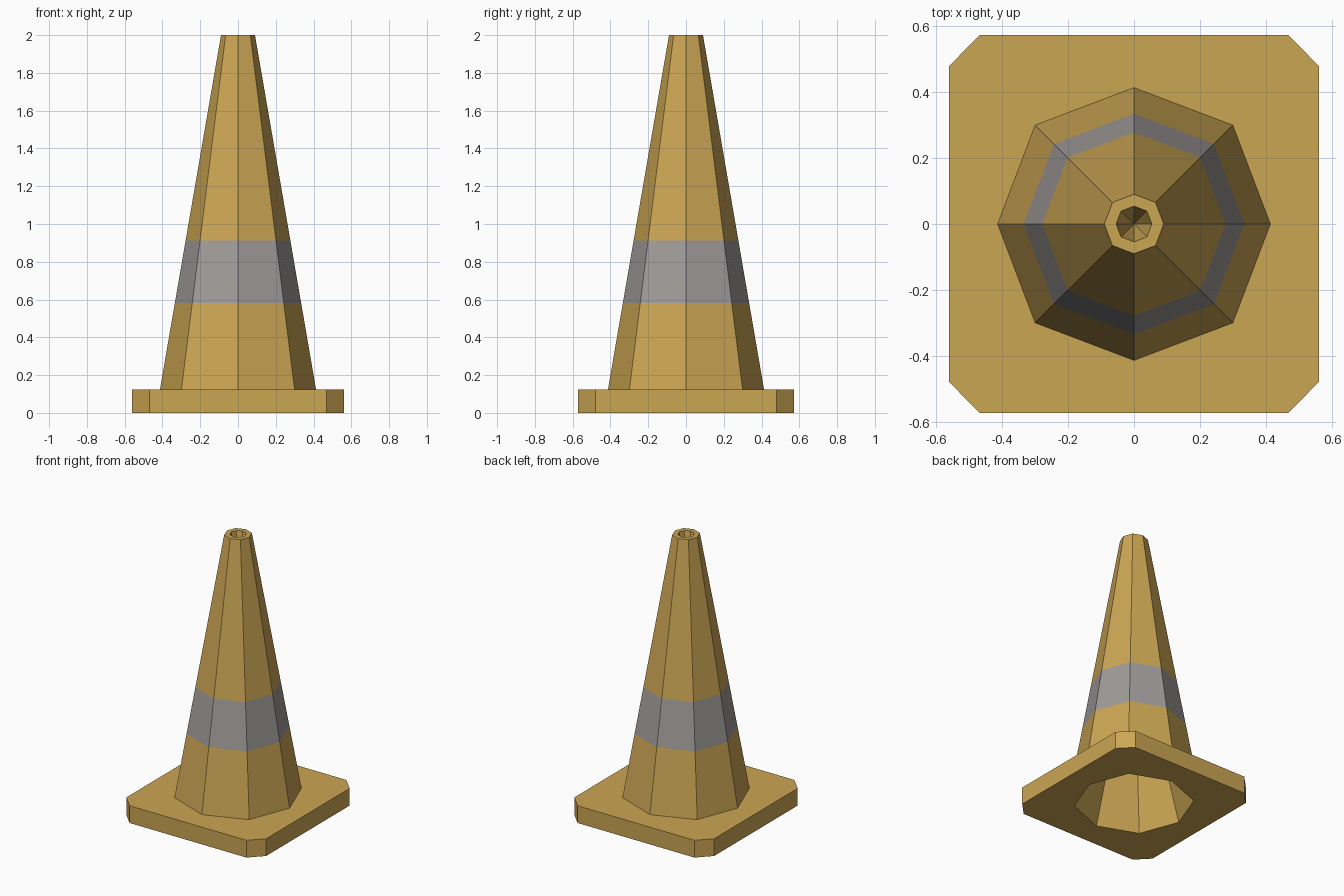
import bpy, bmesh, math
from mathutils import Vector

if "Cube" in bpy.data.objects:
    bpy.data.objects.remove(bpy.data.objects["Cube"])


def material(name, rgb):
    m = bpy.data.materials.new(name)
    m.diffuse_color = (*rgb, 1)
    m.use_nodes = True
    m.node_tree.nodes["Principled BSDF"].inputs["Base Color"].default_value = m.diffuse_color
    return m


GOLD = material("cone gold", (0.60, 0.38, 0.088))
GREY = material("band grey", (0.35, 0.33, 0.32))


def ring(bm, r, z):
    """Eight points, with the diagonal ones pushed out very slightly."""
    out = []
    for i in range(8):
        a = i * math.pi / 4
        k = r * (1.025 if i % 2 else 1.0)
        out.append(bm.verts.new((k * math.cos(a), k * math.sin(a), z)))
    return out


def bridge(bm, a, b, mat=0):
    n = len(a)
    for i in range(n):
        j = (i + 1) % n
        bm.faces.new((a[i], a[j], b[j], b[i])).material_index = mat


def point_cap(bm, loop, z):
    tip = bm.verts.new((0, 0, z))
    for i in range(len(loop)):
        bm.faces.new((loop[i], loop[(i + 1) % len(loop)], tip))


def loop_edges(bm, loop):
    res = []
    for i in range(len(loop)):
        pair = (loop[i], loop[(i + 1) % len(loop)])
        res.append(bm.edges.get(pair) or bm.edges.new(pair))
    return res


def fill_between(bm, outer, inner, up):
    bmesh.ops.triangle_fill(bm, use_beauty=True, use_dissolve=False,
                            edges=loop_edges(bm, outer) + loop_edges(bm, inner),
                            normal=Vector((0, 0, up)))


def finish(bm, name):
    bmesh.ops.recalc_face_normals(bm, faces=bm.faces[:])
    me = bpy.data.meshes.new(name)
    bm.to_mesh(me)
    bm.free()
    me.materials.append(GOLD)
    me.materials.append(GREY)
    ob = bpy.data.objects.new(name, me)
    bpy.context.collection.objects.link(ob)


R0, R1, Z0, Z1 = 0.413, 0.09, 0.125, 2.0


def radius(z):
    return R0 + (R1 - R0) * (z - Z0) / (Z1 - Z0)


# Base plate: chamfered rectangle, hollowed from below
bm = bmesh.new()
X, Y, CX, CY = 0.56, 0.572, 0.468, 0.478
outline = [(X, -CY), (X, CY), (CX, Y), (-CX, Y),
           (-X, CY), (-X, -CY), (-CX, -Y), (CX, -Y)]
low = [bm.verts.new((x, y, 0)) for x, y in outline]
high = [bm.verts.new((x, y, Z0)) for x, y in outline]
bridge(bm, low, high)
fill_between(bm, high, ring(bm, R0, Z0), 1)
hole = ring(bm, 0.385, 0)
fill_between(bm, low, hole, -1)
point_cap(bm, hole, 1.3)
finish(bm, "base_plate")

# Cone body: eight sides, grey band, rim and pit at the top
bm = bmesh.new()
heights = [Z0, 0.582, 0.912, Z1]
rings = [ring(bm, radius(z), z) for z in heights]
for i in range(3):
    bridge(bm, rings[i], rings[i + 1], 1 if i == 1 else 0)
rim = ring(bm, 0.054, Z1)
bridge(bm, rings[-1], rim)
point_cap(bm, rim, 1.7)
finish(bm, "cone_body")
